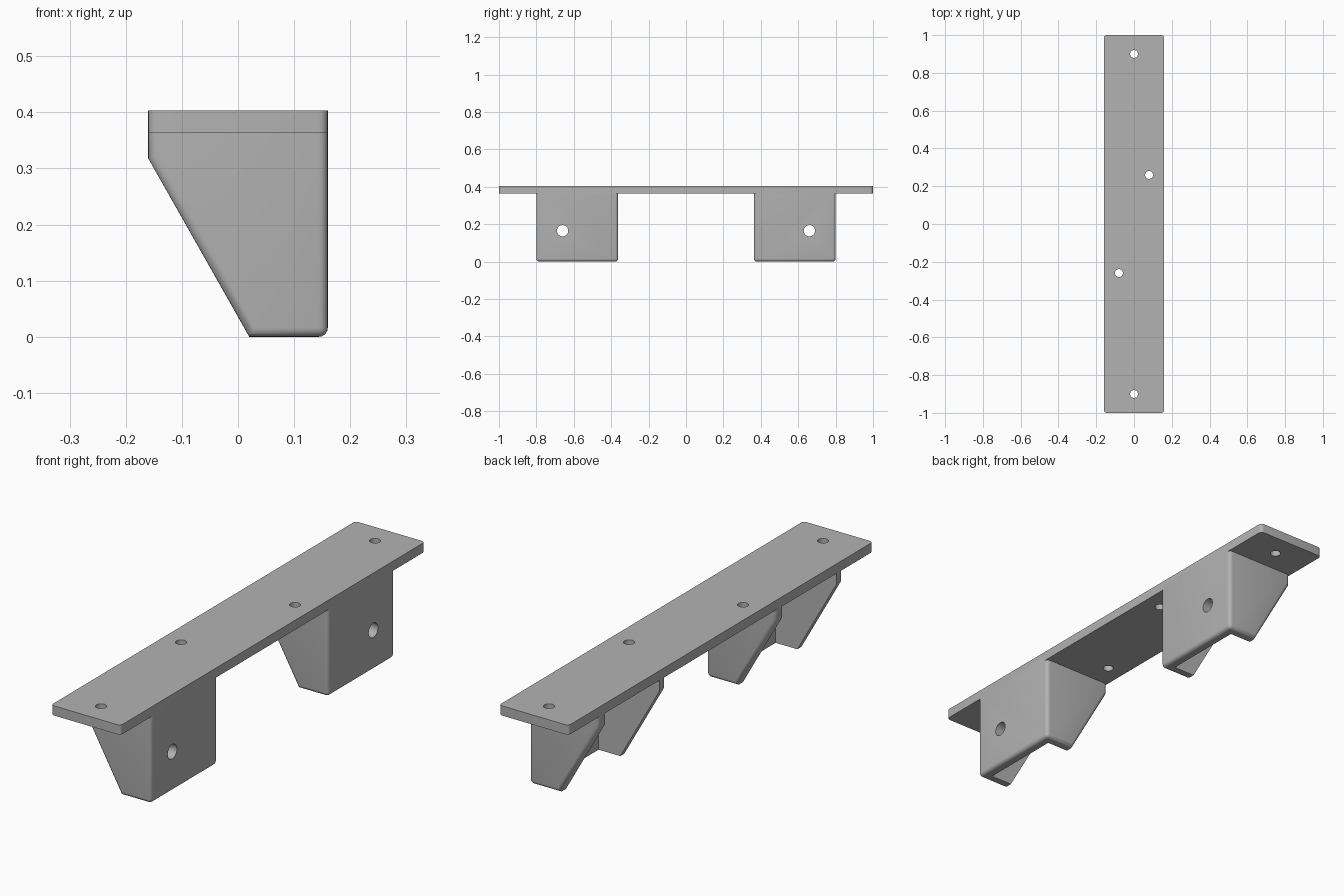
import bpy, bmesh
from mathutils import Matrix, Vector

if "Cube" in bpy.data.objects:
    bpy.data.objects.remove(bpy.data.objects["Cube"])

HALF_W, TOP, UNDER, WALL, ROUND = 0.16, 0.403, 0.363, 0.04, 0.016

metal = bpy.data.materials.new("plain grey")
metal.use_nodes = True
GREY = (0.45, 0.45, 0.45, 1)
metal.diffuse_color = GREY
metal.node_tree.nodes["Principled BSDF"].inputs["Base Color"].default_value = GREY


def finish(name, bm):
    bmesh.ops.recalc_face_normals(bm, faces=bm.faces)
    mesh = bpy.data.meshes.new(name)
    bm.to_mesh(mesh)
    bm.free()
    obj = bpy.data.objects.new(name, mesh)
    bpy.context.collection.objects.link(obj)
    mesh.materials.append(metal)
    return obj


def box(lo, hi, bm=None):
    bm = bm or bmesh.new()
    lo, hi = Vector(lo), Vector(hi)
    bmesh.ops.create_cube(bm, size=1, matrix=Matrix.Translation((lo + hi) / 2)
                          @ Matrix.Diagonal((*(hi - lo), 1)))
    return bm


def drill(centre, radius, axis):
    bm = bmesh.new()
    turn = Matrix.Rotation(1.5707963, 4, "Y") if axis == "X" else Matrix()
    bmesh.ops.create_cone(bm, cap_ends=True, segments=32, radius1=radius, radius2=radius,
                          depth=0.12, matrix=Matrix.Translation(centre) @ turn)
    return finish("drill_cutter", bm)


def cut(obj, cutters):
    bpy.context.view_layer.objects.active = obj
    for cutter in cutters:
        cutter.hide_render = True
        mod = obj.modifiers.new("cut", "BOOLEAN")
        mod.operation, mod.solver, mod.object = "DIFFERENCE", "EXACT", cutter
        bpy.ops.object.modifier_apply(modifier=mod.name)
        bpy.data.objects.remove(cutter)


def smooth(obj):
    bpy.ops.object.select_all(action="DESELECT")
    obj.select_set(True)
    bpy.context.view_layer.objects.active = obj
    bpy.ops.object.shade_smooth_by_angle(angle=0.6)


def bevel(bm, edges, width):
    bmesh.ops.bevel(bm, geom=edges, offset=width, segments=5, profile=0.5, affect="EDGES")


# Long top plate with rounded corners and four screw holes
bm = box((-HALF_W, -1, UNDER), (HALF_W, 1, TOP))
bevel(bm, [e for e in bm.edges if abs(e.verts[0].co.z - e.verts[1].co.z) > 0.01], ROUND)
plate = finish("top_plate", bm)
cut(plate, [drill((x, y, TOP - 0.02), 0.021, "Z")
            for x, y in ((0, 0.9), (0, -0.9), (0.08, 0.26), (-0.08, -0.26))])
smooth(plate)

# Two hanging brackets: a drilled back wall between tapered cheeks
SIDE = [(HALF_W, 0), (HALF_W, UNDER + 0.02), (-HALF_W, UNDER + 0.02),
        (-HALF_W, 0.318), (0.02, 0)]
for label, sign in (("front", -1), ("rear", 1)):
    near, far = sorted((sign * 0.363, sign * 0.8))
    bm = bmesh.new()
    face = bm.faces.new([bm.verts.new((x, near, z)) for x, z in SIDE])
    grown = bmesh.ops.extrude_face_region(bm, geom=[face])["geom"]
    bmesh.ops.translate(bm, vec=(0, far - near, 0),
                        verts=[v for v in grown if isinstance(v, bmesh.types.BMVert)])
    outer = []
    for e in bm.edges:
        a, b = (v.co for v in e.verts)
        across = abs(a.y - b.y) > 0.01
        heel = a.x > 0.1 and a.z < 0.01
        if (across and heel) or (not across and min(a.z, b.z) < UNDER):
            outer.append(e)
    bevel(bm, outer, ROUND)
    bracket = finish(label + "_bracket", bm)
    cavity = finish("cavity_cutter", box((-0.4, near + WALL, -0.2),
                                         (HALF_W - WALL, far - WALL, 0.6)))
    cut(bracket, [cavity, drill((HALF_W - 0.02, sign * 0.66, 0.165), 0.03, "X")])
    smooth(bracket)
